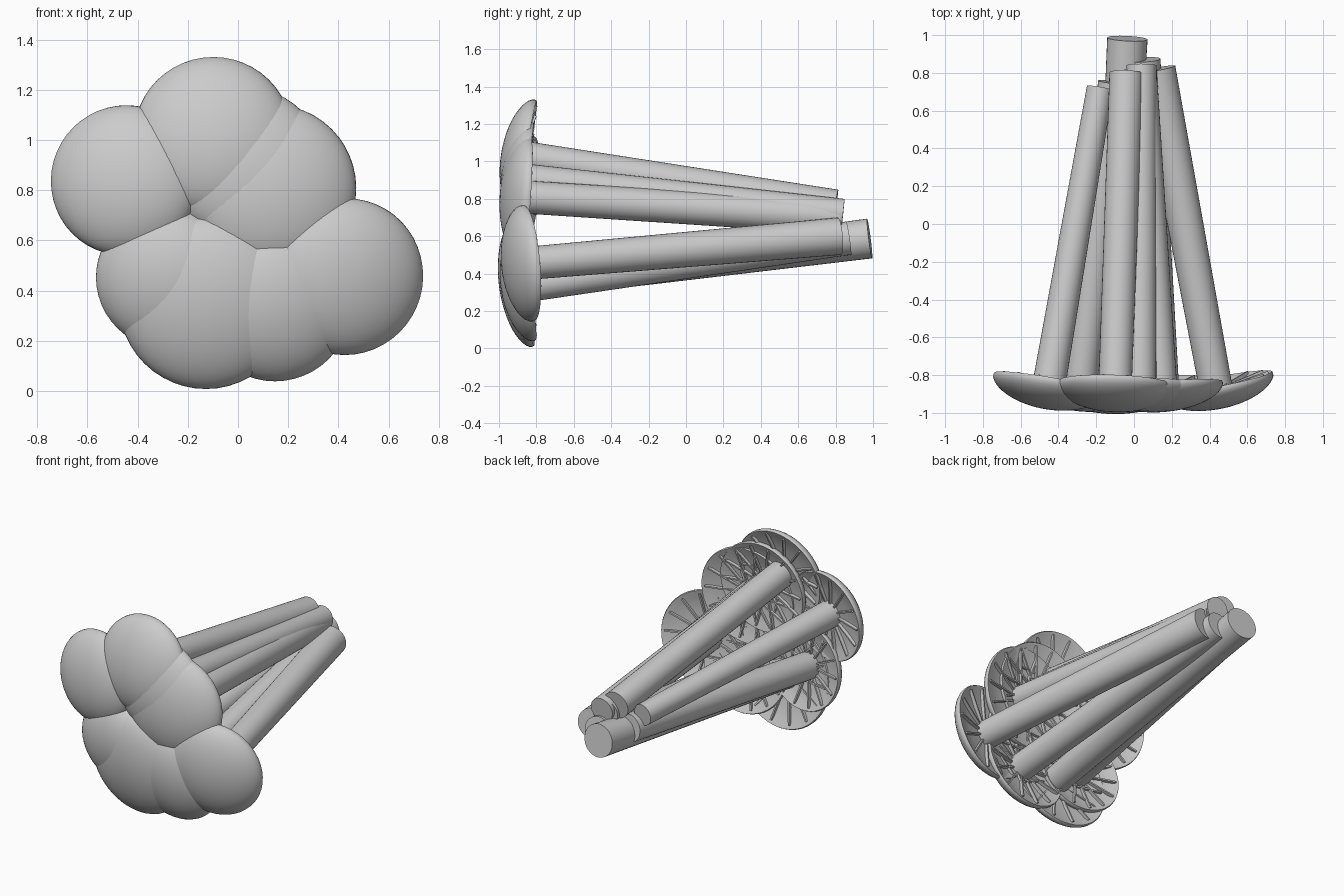
import bpy, bmesh, math
from mathutils import Vector

if "Cube" in bpy.data.objects:
    bpy.data.objects.remove(bpy.data.objects["Cube"])

# cap centre x, z, cap radius, rim y, stem end (x, y, z), stem end radius
MUSHROOMS = [
    (-0.10, 1.02, 0.315, -0.86, (-0.04, 0.80, 0.76), 0.09),
    (-0.45, 0.84, 0.300, -0.85, (-0.18, 0.72, 0.70), 0.07),
    (0.14, 0.81, 0.332, -0.865, (0.03, 0.82, 0.70), 0.09),
    (0.03, 0.90, 0.312, -0.86, (0.04, 0.84, 0.72), 0.08),
    (0.43, 0.455, 0.313, -0.85, (0.12, 0.82, 0.60), 0.10),
    (-0.13, 0.35, 0.345, -0.87, (-0.035, 0.982, 0.588), 0.107),
    (-0.285, 0.45, 0.283, -0.86, (-0.10, 0.75, 0.60), 0.09),
    (0.15, 0.335, 0.300, -0.86, (0.05, 0.87, 0.59), 0.09),
]


def lathe(name, profile, sides, origin, axis):
    """Revolve (radius, height) points around an axis."""
    bm = bmesh.new()
    rings = []
    for r, h in profile:
        if r == 0:
            rings.append([bm.verts.new((0, 0, h))] * sides)
        else:
            rings.append([bm.verts.new((r * math.cos(2 * math.pi * i / sides),
                                        r * math.sin(2 * math.pi * i / sides), h))
                          for i in range(sides)])
    for a, b in zip(rings, rings[1:]):
        for i in range(sides):
            j = (i + 1) % sides
            bm.faces.new(list(dict.fromkeys((a[i], a[j], b[j], b[i]))))
    bmesh.ops.recalc_face_normals(bm, faces=bm.faces)
    return finish(name, bm, origin, axis)


def finish(name, bm, origin, axis):
    mesh = bpy.data.meshes.new(name)
    bm.to_mesh(mesh)
    bm.free()
    ob = bpy.data.objects.new(name, mesh)
    bpy.context.collection.objects.link(ob)
    ob.location = origin
    ob.rotation_euler = axis.to_track_quat('Z', 'Y').to_euler()
    bpy.ops.object.select_all(action='DESELECT')
    ob.select_set(True)
    bpy.context.view_layer.objects.active = ob
    bpy.ops.object.shade_smooth_by_angle(angle=math.radians(40))
    return ob


def gills(name, radius, origin, axis, count=14):
    """Thin radial ribs under the cap."""
    bm = bmesh.new()
    for i in range(count):
        a = 2 * math.pi * i / count
        d, s = Vector((math.cos(a), math.sin(a), 0)), Vector((-math.sin(a), math.cos(a), 0))
        ends = []
        for f, h in ((0.25, 0.025), (0.92, -0.010)):
            c = d * radius * f
            ends.append([bm.verts.new(c + s * x + Vector((0, 0, h + z)))
                         for x, z in ((-.005, -.01), (.005, -.01), (.005, .02), (-.005, .02))])
        p, q = ends
        for k in range(4):
            m = (k + 1) % 4
            bm.faces.new((p[k], p[m], q[m], q[k]))
        bm.faces.new(p[::-1])
        bm.faces.new(q)
    bmesh.ops.recalc_face_normals(bm, faces=bm.faces)
    return finish(name, bm, origin, axis)


for n, (x, z, R, y, end, r_end) in enumerate(MUSHROOMS, 1):
    rim, base = Vector((x, y, z)), Vector(end)
    axis = (rim - base).normalized()
    length = (rim - base).length

    # Domed cap with a rounded rim and shallow hollow underside
    dome = [(R * math.sin(t * math.pi / 24), 0.13 * math.cos(t * math.pi / 24) ** 1.15)
            for t in range(12)]
    dome[0] = (0, 0.13)
    under = [(R, -0.004), (R * 0.985, -0.014), (R * 0.96, -0.012),
             (R * 0.85, 0.004), (R * 0.6, 0.02), (R * 0.3, 0.03), (0, 0.033)]
    lathe(f"cap_{n}", dome + under, 48, rim, axis)
    gills(f"gills_{n}", R, rim, axis)

    # Long straight stem running back to the root
    stem = [(0, 0), (r_end, 0), (0.088, length + 0.035), (0, length + 0.035)]
    lathe(f"stem_{n}", stem, 32, base, axis)
